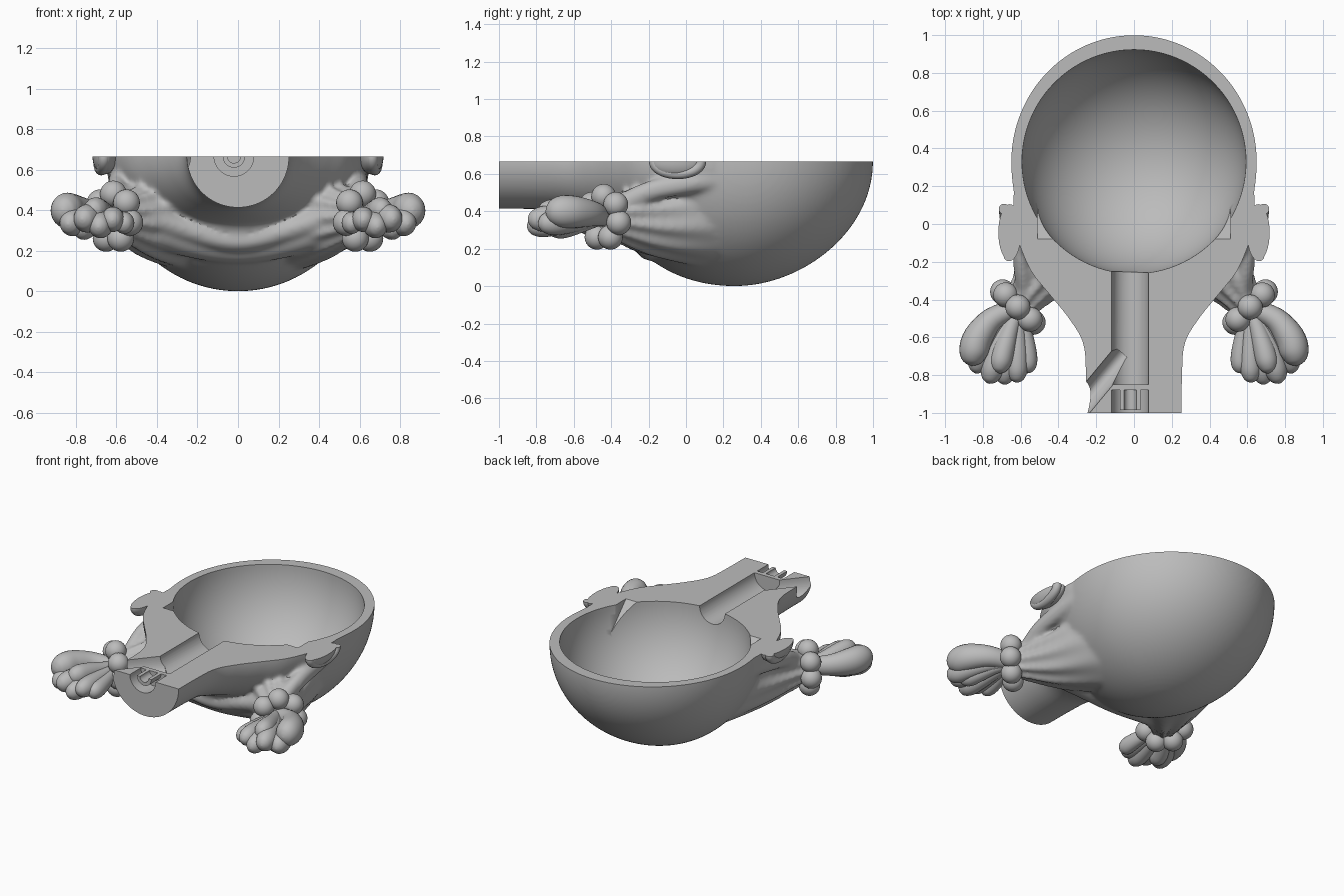
import bpy, bmesh, math
from mathutils import Vector, Matrix

if "Cube" in bpy.data.objects:
    bpy.data.objects.remove(bpy.data.objects["Cube"])

TOP = 0.665  # height of the flat parting plane
grey = bpy.data.materials.new("plain_grey")
grey.use_nodes = True
grey.diffuse_color = (0.5, 0.5, 0.5, 1)
grey.node_tree.nodes["Principled BSDF"].inputs["Base Color"].default_value = (0.5, 0.5, 0.5, 1)


def finish(name, bm):
    bmesh.ops.recalc_face_normals(bm, faces=bm.faces)
    mesh = bpy.data.meshes.new(name)
    bm.to_mesh(mesh)
    bm.free()
    mesh.materials.append(grey)
    obj = bpy.data.objects.new(name, mesh)
    bpy.context.scene.collection.objects.link(obj)
    return obj


def smooth(obj, angle=40):
    bpy.ops.object.select_all(action='DESELECT')
    obj.select_set(True)
    bpy.context.view_layer.objects.active = obj
    bpy.ops.object.shade_smooth_by_angle(angle=math.radians(angle))


def ellipsoid(bm, centre, radii, u=64, v=40):
    shape = Matrix.Translation(centre) @ Matrix.Diagonal((*radii, 1))
    return bmesh.ops.create_uvsphere(bm, u_segments=u, v_segments=v, radius=1, matrix=shape)["verts"]


def spline(keys, steps):
    """Smooth curve through rows of any length."""
    rows = [Vector(k) for k in keys]
    rows = [rows[0] * 2 - rows[1]] + rows + [rows[-1] * 2 - rows[-2]]
    out = []
    for i in range(1, len(rows) - 2):
        a, b, c, d = rows[i - 1:i + 3]
        for s in range(steps):
            t = s / steps
            out.append(0.5 * (2 * b + (c - a) * t + (2 * a - 5 * b + 4 * c - d) * t * t
                              + (3 * b - a - 3 * c + d) * t ** 3))
    return out + [rows[-2]]


def tube(bm, keys, ref=(0, 0, 1), sides=32, steps=6, folds=0, depth=0):
    """Loft of ellipses; each key is x, y, z, side radius, upward radius."""
    rows = spline(keys, steps)
    rings = []
    for i, row in enumerate(rows):
        a, b = rows[max(i - 1, 0)], rows[min(i + 1, len(rows) - 1)]
        along = Vector(b[:3]) - Vector(a[:3])
        side = along.cross(Vector(ref)).normalized()
        up = side.cross(along).normalized()
        ring = []
        for k in range(sides):
            t = math.tau * k / sides
            wave = 1 + depth * (i / len(rows)) ** 2 * math.cos(folds * t)
            ring.append(bm.verts.new(Vector(row[:3]) + side * (row[3] * wave * math.cos(t))
                                     + up * (row[4] * wave * math.sin(t))))
        rings.append(ring)
    for r, s in zip(rings, rings[1:]):
        for k in range(sides):
            n = (k + 1) % sides
            bm.faces.new((r[k], r[n], s[n], s[k]))
    bm.faces.new(rings[0])
    bm.faces.new(rings[-1])


def box(bm, centre, size):
    bmesh.ops.create_cube(bm, size=1, matrix=Matrix.Translation(centre) @ Matrix.Diagonal((*size, 1)))


def rod(bm, start, end, r, tall):
    tube(bm, [(*start, r, tall), (*end, r, tall)], sides=48, steps=1)


# Skull: longer toward the neck, lowest point a little forward of the rim centre
bm = bmesh.new()
for vert in ellipsoid(bm, (0, 0, 0), (0.65, 0.67, TOP), u=96, v=64):
    x, y, z = vert.co
    vert.co = (x, y * (1.15 if y < 0 else 1) + 0.33 - 0.07 * (z / TOP) ** 2, z + TOP)

# Nape and neck
nape = [(-1.06, .252, .252), (-.8, .255, .253), (-.63, .27, .26), (-.5, .345, .29), (-.37, .45, .33),
        (-.25, .545, .375), (-.1, .61, .42), (.02, .635, .45), (.15, .64, .48)]
tube(bm, [(0, y, TOP, w, d) for y, w, d in nape], sides=72)

# Hair swept into the ties, with a side strand and the rolled hairline across the nape
for s in (1, -1):
    swept = [(.12, .25, .42, .42, .36), (.30, 0, .385, .29, .275), (.42, -.18, .365, .20, .205),
             (.535, -.34, .365, .12, .135), (.62, -.45, .37, .08, .085)]
    strand = [(.57, -.40, .41, .05, .05), (.595, -.2, .505, .045, .055), (.595, 0, .545, .045, .055),
              (.59, .2, .58, .035, .05), (.55, .42, .60, .02, .03)]
    tube(bm, [(s * k[0], *k[1:]) for k in swept], sides=96, folds=11, depth=.2)
    tube(bm, [(s * k[0], *k[1:]) for k in strand])
hairline = [(-.52, -.36, .39), (-.26, -.28, .305), (0, -.26, .25), (.26, -.28, .305), (.52, -.36, .39)]
underside = [(-.50, -.30, .32), (-.25, -.21, .245), (0, -.18, .21), (.25, -.21, .245), (.50, -.30, .32)]
tube(bm, [(*p, .07, .06) for p in hairline])
tube(bm, [(*p, .09, .075) for p in underside])
head = finish("head_shell", bm)
remesh = head.modifiers.new("merge", 'REMESH')
remesh.mode = 'VOXEL'
remesh.voxel_size = 0.013
blend = head.modifiers.new("blend", 'SMOOTH')
blend.factor = 0.5
blend.iterations = 14

# Cutters: parting plane, neck end, cavity, bore, side channel, socket, pockets
cutters = []


def cutter(build):
    cut = bmesh.new()
    build(cut)
    obj = finish("cutter", cut)
    obj.hide_render = True
    cutters.append(obj)
    mod = head.modifiers.new("cut", 'BOOLEAN')
    mod.operation = 'DIFFERENCE'
    mod.solver = 'EXACT'
    mod.object = obj


def pocket(cut, s):
    """Wedge whose floor slopes down into the cavity."""
    side = [(-.09, .01), (.14, .01), (.14, -.234)]
    verts = [cut.verts.new((s * x, y, TOP + z)) for x in (.36, .51) for y, z in side]
    bmesh.ops.convex_hull(cut, input=verts)


cutter(lambda c: box(c, (0, 0, TOP + .5), (3, 3, 1)))
cutter(lambda c: box(c, (0, -1.5, .5), (3, 1, 3)))
cutter(lambda c: ellipsoid(c, (0, .33, TOP + .001), (.593, .593, .593), u=96, v=64))
cutter(lambda c: rod(c, (-.02, -.85, TOP + .001), (-.02, .1, TOP + .001), .098, .098))
cutter(lambda c: rod(c, (-.055, -.69, TOP + .002), (-.375, -1.075, TOP + .002), .06, .105))
cutter(lambda c: rod(c, (-.02, -1.1, TOP + .001), (-.02, -.88, TOP + .001), .098, .098))
for s in (1, -1):
    cutter(lambda c: pocket(c, s))

# Bake the cuts and discard the cutters
bpy.context.view_layer.update()
baked = bpy.data.meshes.new_from_object(head.evaluated_get(bpy.context.evaluated_depsgraph_get()))
head.modifiers.clear()
head.data = baked
baked.materials.clear()
baked.materials.append(grey)
baked.polygons.foreach_set("material_index", [0] * len(baked.polygons))
for obj in cutters:
    bpy.data.objects.remove(obj)
smooth(head, 35)

# Half ring standing inside the neck socket
bm = bmesh.new()
arc = [math.pi + math.pi * k / 20 for k in range(21)]
outline = [(r * math.cos(t), r * math.sin(t)) for r, ts in ((.055, arc), (.032, arc[::-1])) for t in ts]
face = bm.faces.new([bm.verts.new((x - .02, -.985, TOP + z)) for x, z in outline])
new = bmesh.ops.extrude_face_region(bm, geom=[face])["geom"]
bmesh.ops.translate(bm, vec=(0, .11, 0), verts=[g for g in new if isinstance(g, bmesh.types.BMVert)])
smooth(finish("socket_post", bm))

# Ears, hair ties and hair bunches
lobes = [((.865, -.75, .40), .078, .075), ((.84, -.79, .33), .062, .05), ((.77, -.845, .355), .062, .02),
         ((.69, -.85, .315), .058, .01), ((.62, -.84, .35), .055, 0), ((.565, -.79, .33), .048, -.03),
         ((.72, -.79, .405), .058, .01), ((.78, -.74, .30), .055, .03)]
for s, side in ((1, "left"), (-1, "right")):
    bm = bmesh.new()
    ellipsoid(bm, (s * .658, -.045, TOP), (.06, .15, .088), u=32, v=20)
    rim = []
    for k in range(11):
        t = math.radians(-15 + 21 * k)
        rim.append((s * (.675 + .013 * math.cos(t)), -.045 + .125 * math.cos(t),
                    TOP - .065 * math.sin(t), .028, .028))
    tube(bm, rim, ref=(1, 0, 0), sides=16, steps=3)
    cut = bmesh.ops.bisect_plane(bm, geom=bm.verts[:] + bm.edges[:] + bm.faces[:], plane_co=(0, 0, TOP),
                                 plane_no=(0, 0, 1), clear_outer=True)["geom_cut"]
    bmesh.ops.holes_fill(bm, edges=[e for e in cut if isinstance(e, bmesh.types.BMEdge)])
    smooth(finish(side + "_ear", bm))

    bm = bmesh.new()
    for k in range(7):
        t = math.pi / 2 + math.tau * k / 7
        flat = .115 * math.cos(t) * .72
        ellipsoid(bm, (s * (.615 + flat), -.44 + flat, .365 + .115 * math.sin(t)), (.066,) * 3, u=28, v=18)
    smooth(finish(side + "_tie_beads", bm))

    bm = bmesh.new()
    start = Vector((.61, -.44, .37))
    for end, r, bulge in lobes:
        keys = []
        for t, f in ((0, .6), (.35, .8), (.65, 1), (.83, 1), (.94, .72), (.985, .36), (1, .05)):
            p = start.lerp(Vector(end), t) + Vector((.7, .7, .1)) * bulge * math.sin(math.pi * t)
            keys.append((s * p.x, p.y, p.z, r * f, r * f * 1.1))
        tube(bm, keys, sides=24, steps=4)
    smooth(finish(side + "_hair_bunch", bm), 60)
